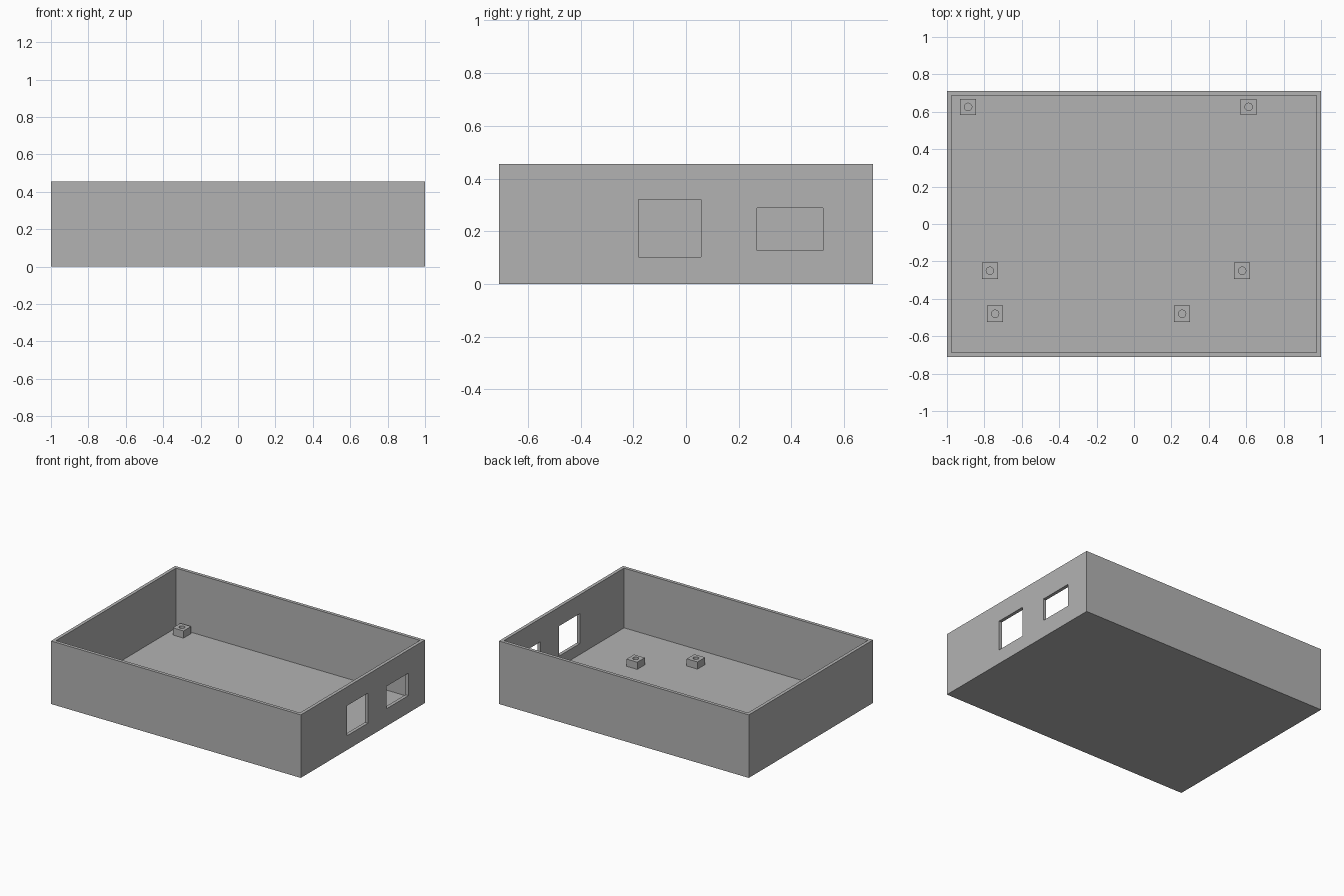
import bpy
import bmesh
from mathutils import Matrix, Vector

if "Cube" in bpy.data.objects:
    bpy.data.objects.remove(bpy.data.objects["Cube"], do_unlink=True)

WIDTH, DEPTH, HEIGHT = 2.0, 1.42, 0.456
WALL, FLOOR = 0.024, 0.024
POST, POST_TOP, HOLE = 0.086, 0.076, 0.02

grey = bpy.data.materials.new("plain_grey")
grey.use_nodes = True
colour = (0.45, 0.45, 0.45, 1)
grey.diffuse_color = colour
grey.node_tree.nodes["Principled BSDF"].inputs["Base Color"].default_value = colour


def make_object(name, bm):
    mesh = bpy.data.meshes.new(name)
    bm.to_mesh(mesh)
    bm.free()
    mesh.materials.append(grey)
    obj = bpy.data.objects.new(name, mesh)
    bpy.context.collection.objects.link(obj)
    return obj


def box(name, low, high):
    low, high = Vector(low), Vector(high)
    bm = bmesh.new()
    scale = Matrix.Diagonal((*(high - low), 1))
    bmesh.ops.create_cube(bm, size=1, matrix=Matrix.Translation((low + high) / 2) @ scale)
    return make_object(name, bm)


def cut(obj, cutter):
    cutter.hide_render = True
    cutter.hide_set(True)
    cutter.display_type = 'WIRE'
    mod = obj.modifiers.new(cutter.name, 'BOOLEAN')
    mod.operation = 'DIFFERENCE'
    mod.solver = 'EXACT'
    mod.object = cutter
    # Bake the cut, then drop the helper
    bpy.context.view_layer.objects.active = obj
    with bpy.context.temp_override(object=obj, active_object=obj):
        bpy.ops.object.modifier_apply(modifier=mod.name)
    bpy.data.objects.remove(cutter, do_unlink=True)


# Open tray: inset the top face and sink it to the floor
tray = box("tray", (-WIDTH / 2, -DEPTH / 2, 0), (WIDTH / 2, DEPTH / 2, HEIGHT))
bm = bmesh.new()
bm.from_mesh(tray.data)
top = max(bm.faces, key=lambda f: f.calc_center_median().z)
bmesh.ops.inset_region(bm, faces=[top], thickness=WALL, use_even_offset=True)
sunk = bmesh.ops.extrude_discrete_faces(bm, faces=[top])["faces"][0]
for v in sunk.verts:
    v.co.z = FLOOR
bmesh.ops.recalc_face_normals(bm, faces=bm.faces)
bm.to_mesh(tray.data)
bm.free()

# Two rectangular ports through the left wall
for y0, y1, z0, z1 in ((-0.18, 0.057, 0.103, 0.32), (0.27, 0.52, 0.126, 0.288)):
    cut(tray, box("port_cutter", (0.9, y0, z0), (1.1, y1, z1)))

# Square mounting posts, each with a round screw hole
rows = ((0.626, -0.887, 0.613), (-0.25, -0.77, 0.578), (-0.48, -0.743, 0.257))
for y, *columns in rows:
    for x in columns:
        h = POST / 2
        post = box("mounting_post", (x - h, y - h, FLOOR), (x + h, y + h, POST_TOP))
        bm = bmesh.new()
        bmesh.ops.create_cone(bm, cap_ends=True, segments=24, radius1=HOLE, radius2=HOLE,
                              depth=0.2, matrix=Matrix.Translation((x, y, POST_TOP)))
        cut(post, make_object("hole_cutter", bm))
